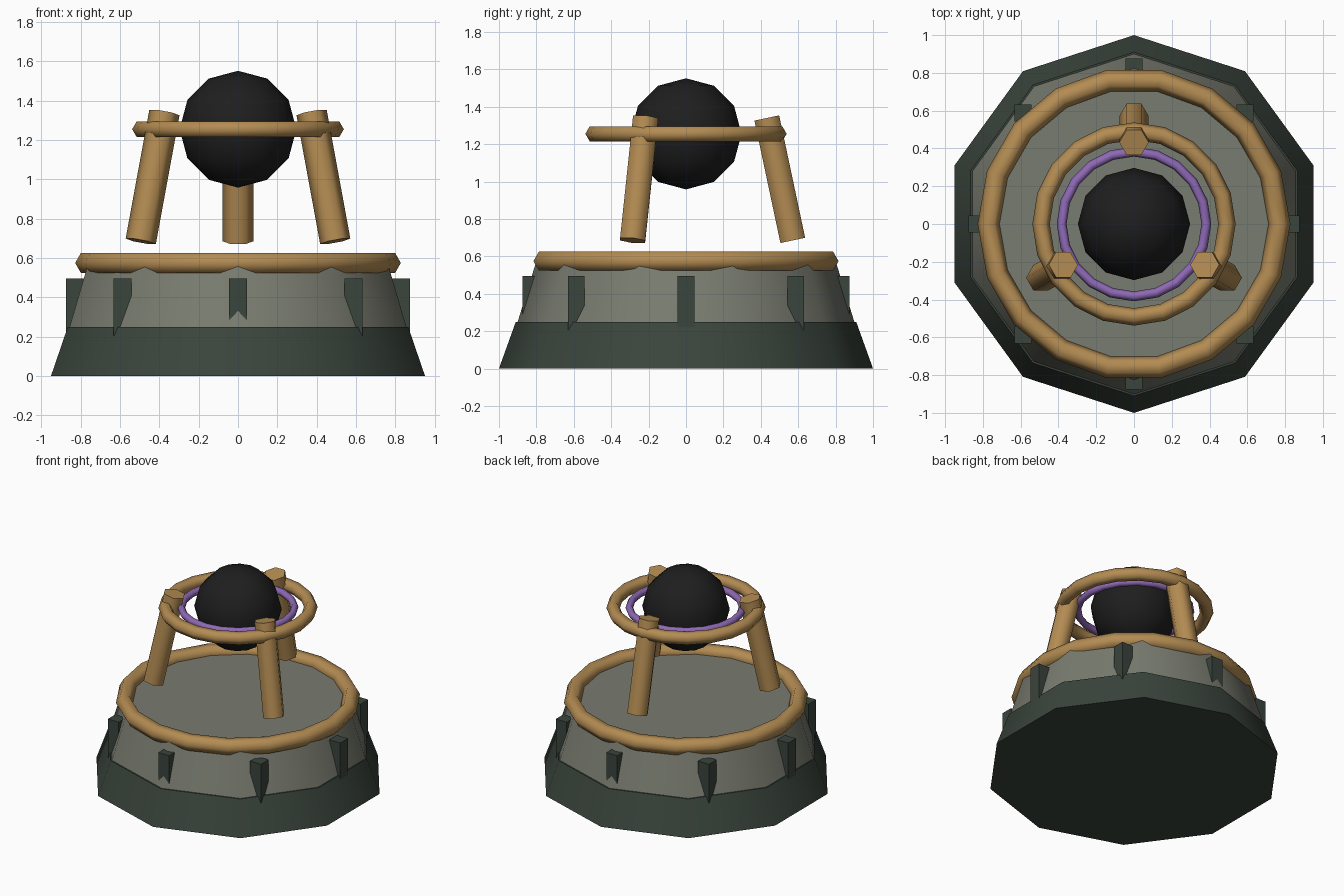
import bpy
from math import cos, sin, pi, radians
from mathutils import Vector

cube = bpy.data.objects.get("Cube")
if cube:
    bpy.data.objects.remove(cube, do_unlink=True)


def material(name, rgb):
    m = bpy.data.materials.new(name)
    m.use_nodes = True
    m.diffuse_color = (*rgb, 1)
    m.node_tree.nodes["Principled BSDF"].inputs["Base Color"].default_value = (*rgb, 1)
    return m


dark_green = material("dark green", (0.042, 0.058, 0.045))
stone = material("grey stone", (0.19, 0.20, 0.16))
brass = material("brass", (0.45, 0.26, 0.085))
black = material("black", (0.013, 0.013, 0.013))
purple = material("purple", (0.27, 0.14, 0.46))


def finish(name, mat, smooth=62):
    ob = bpy.context.object
    ob.name = name
    ob.data.materials.clear()
    ob.data.materials.append(mat)
    if smooth:
        bpy.ops.object.shade_smooth_by_angle(angle=radians(smooth))
    return ob


def frustum(name, mat, r1, r2, z1, z2):
    bpy.ops.mesh.primitive_cone_add(vertices=10, radius1=r1, radius2=r2,
                                    depth=z2 - z1, location=(0, 0, (z1 + z2) / 2))
    return finish(name, mat)


def ring(name, mat, major, minor, z, segments):
    bpy.ops.mesh.primitive_torus_add(major_radius=major, minor_radius=minor,
                                     major_segments=segments, minor_segments=6,
                                     location=(0, 0, z))
    return finish(name, mat)


# Ten-sided plinth and drum
frustum("plinth", dark_green, 1.0, 0.91, 0, 0.25)
frustum("drum", stone, 0.90, 0.80, 0.25, 0.575)

# Square studs around the drum, all aligned to the axes
for i in range(8):
    a = i * pi / 4
    bpy.ops.mesh.primitive_cube_add(size=1, location=(0.83 * cos(a), 0.83 * sin(a), 0.35))
    bpy.context.object.scale = (0.09, 0.09, 0.29)
    finish(f"stud_{i + 1}", dark_green, smooth=0)

# Rings
ring("drum_rim", brass, 0.77, 0.058, 0.575, 18)
ring("support_ring", brass, 0.492, 0.046, 1.255, 20)
ring("glow_ring", purple, 0.383, 0.026, 1.255, 20)

# Three leaning six-sided posts
for i in range(3):
    a = pi / 2 + i * 2 * pi / 3
    out = Vector((cos(a), sin(a), 0))
    foot = out * 0.57 + Vector((0, 0, 0.685))
    head = out * 0.433 + Vector((0, 0, 1.34))
    lean = (foot - head).xy.length / (head.z - foot.z)
    bpy.ops.mesh.primitive_cylinder_add(vertices=6, radius=0.078, depth=(head - foot).length,
                                        location=(foot + head) / 2)
    post = finish(f"post_{i + 1}", brass)
    # Local x points tangentially, so a corner faces sideways
    for v in post.data.vertices:
        v.co.x, v.co.y = v.co.y, -v.co.x
    post.rotation_euler = (lean, 0, a - pi / 2)

# Floating ball
bpy.ops.mesh.primitive_uv_sphere_add(segments=12, ring_count=6, radius=0.297,
                                     location=(0, 0, 1.255))
finish("ball", black)
